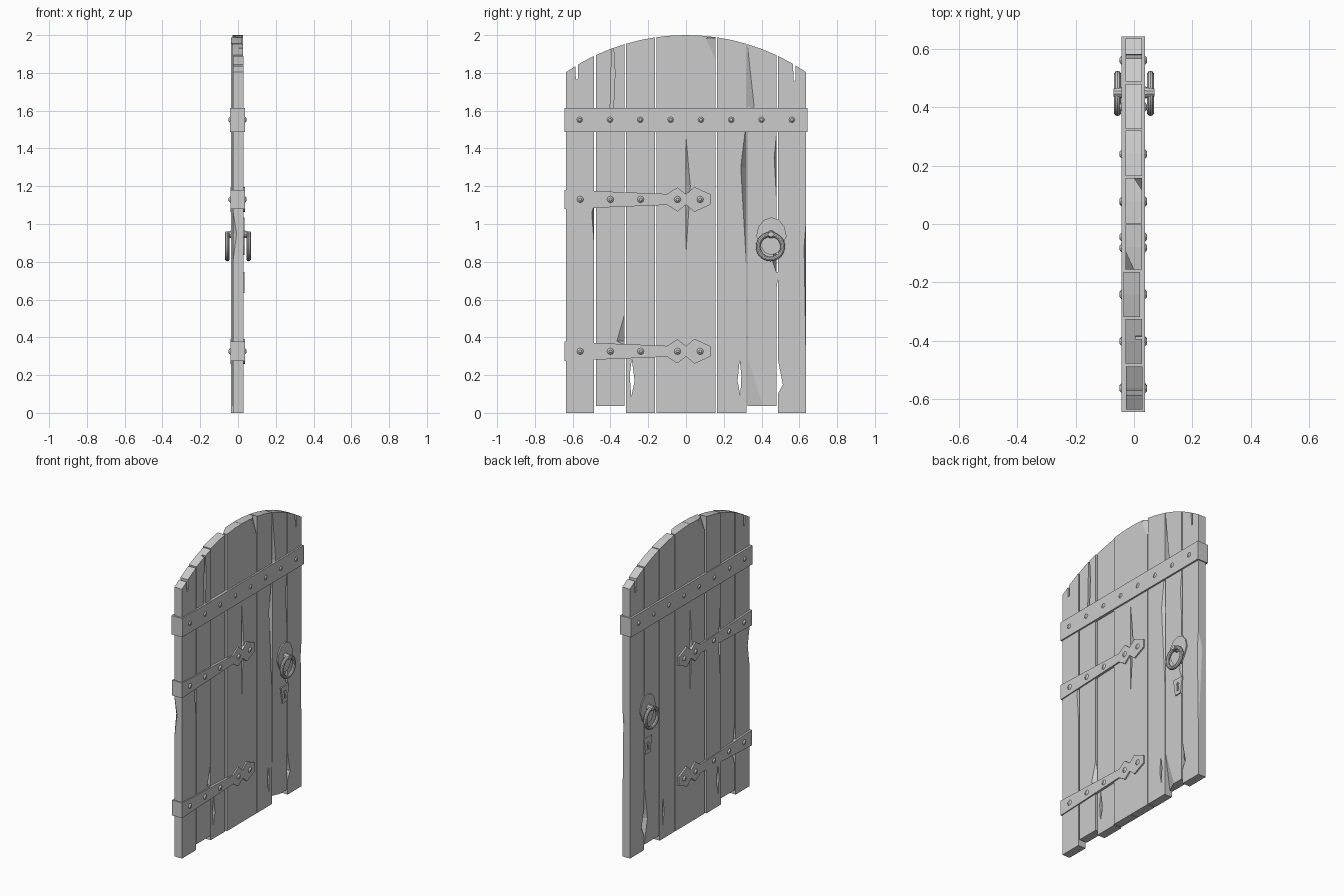
import bpy, bmesh, math
from mathutils import Matrix, Vector

if "Cube" in bpy.data.objects:
    bpy.data.objects.remove(bpy.data.objects["Cube"])


def finish(bm, name):
    bmesh.ops.recalc_face_normals(bm, faces=bm.faces)
    me = bpy.data.meshes.new(name)
    bm.to_mesh(me)
    bm.free()
    ob = bpy.data.objects.new(name, me)
    bpy.context.collection.objects.link(ob)
    return ob


def prism(name, pts, x0, x1):
    """Extrude a (y, z) outline from x0 to x1."""
    bm = bmesh.new()
    f = bm.faces.new([bm.verts.new((x0, y, z)) for y, z in pts])
    r = bmesh.ops.extrude_face_region(bm, geom=[f])
    vs = [v for v in r["geom"] if isinstance(v, bmesh.types.BMVert)]
    bmesh.ops.translate(bm, verts=vs, vec=(x1 - x0, 0, 0))
    return finish(bm, name)


def cut(ob, cutter):
    m = ob.modifiers.new("cut", 'BOOLEAN')
    m.operation, m.solver, m.object = 'DIFFERENCE', 'EXACT', cutter
    dg = bpy.context.evaluated_depsgraph_get()
    me = bpy.data.meshes.new_from_object(ob.evaluated_get(dg))
    ob.modifiers.clear()
    ob.data = me
    bpy.data.objects.remove(cutter)


def edge_chip(ob, face, x, side, y, z0, zm, z1, w, d):
    """Knock a splinter off a long plank edge: w into the face, d into the side."""
    pts = [(x, y, z0), (x, y, z1), (x, y - side * w, zm),
           (x - face * d, y, zm), (x + face * .02, y + side * .02, zm)]
    bm = bmesh.new()
    for p in pts:
        bm.verts.new(p)
    bmesh.ops.convex_hull(bm, input=bm.verts)
    cut(ob, finish(bm, "chip_cutter"))


def arch(y):
    return 2 - 1.13 + math.sqrt(1.13 ** 2 - y * y)


# Planks: y range, bottom, x shift
rows = [(-.635, -.487, 0, .002), (-.477, -.326, .036, 0), (-.318, -.164, 0, -.007),
        (-.155, -.001, 0, 0), (.001, .157, 0, 0), (.165, .32, 0, 0),
        (.326, .479, .036, 0), (.487, .635, 0, 0)]
planks = []
for i, (a, b, base, dx) in enumerate(rows):
    mid = (a + b) / 2
    pts = [(a, base), (b, base), (b, arch(b)), (mid, arch(mid)), (a, arch(a))]
    planks.append(prism(f"plank_{i + 1}", pts, -.029 + dx, .027 + dx))

# Chipped edges: plank, face, side, low, middle, high, width, depth
chips = [(0, 1, 1, .9, 1.06, 1.1, .012, .04), (1, 1, 1, .36, .38, .52, .04, .03),
         (4, 1, -1, .86, 1.2, 1.45, .022, .05), (4, 1, 1, 1.87, 1.98, 2.05, .05, .03),
         (5, 1, 1, .78, 1.3, 1.55, .03, .045), (6, 1, -1, 1.56, 1.62, 1.94, .035, .045),
         (6, 1, 1, 1.13, 1.35, 1.48, .012, .04), (6, 1, -1, -.1, .04, .29, .08, .035),
         (7, 1, 1, .3, .88, 1.0, .01, .03), (6, 1, 1, .74, .8, .96, .02, .05),
         (3, -1, -1, 1.9, 1.98, 2.1, .07, .03), (2, -1, -1, .8, 1.1, 1.4, .025, .04),
         (6, -1, 1, .06, .2, .4, .03, .04), (1, -1, -1, .2, .3, .5, .03, .03),
         (3, -1, 1, .85, 1.2, 1.45, .02, .04), (0, -1, -1, .8, .95, 1.07, .02, .02)]
for i, face, side, z0, zm, z1, w, d in chips:
    a, b, _, dx = rows[i]
    edge_chip(planks[i], face, (.027 if face > 0 else -.029) + dx, side,
              b if side > 0 else a, z0, zm, z1, w, d)

# Splits and holes right through the planks
splits = [(0, [(-.583, 1.765), (-.571, 1.77), (-.572, 1.9), (-.588, 1.9)]),
          (7, [(.57, 1.757), (.579, 1.76), (.582, 1.9), (.564, 1.9)]),
          (2, [(-.29, .085), (-.272, .17), (-.287, .285), (-.298, .2)]),
          (5, [(.288, .09), (.293, .2), (.284, .28), (.273, .17)]),
          (7, [(.48, .09), (.513, .15), (.487, .28), (.48, .28)])]
for i, pts in splits:
    cut(planks[i], prism("split_cutter", pts, -.1, .1))
# Shallow crack on the second plank
cut(planks[1], prism("crack_cutter", [(-.402, 1.6), (-.385, 1.6), (-.376, 1.8),
                                      (-.386, 1.97), (-.392, 1.97)], .005, .1))

# Iron band and hinge straps wrap both faces
prism("iron_band", [(-.644, 1.488), (.642, 1.488), (.642, 1.614), (-.644, 1.614)], -.042, .038)
half = [(-.643, .051), (-.1, .029), (-.045, .064), (0, .028), (.045, .066), (.13, .027)]
for n, zc in (("upper", 1.13), ("lower", .326)):
    pts = [(y, zc + h) for y, h in half] + [(y, zc - h) for y, h in reversed(half)]
    prism(n + "_hinge_strap", pts, -.04, .036)


def turn_x(s):
    return Matrix.Rotation(s * math.pi / 2, 4, 'Y')


# Rivets
spots = [(-.563 + i * .1605, 1.552) for i in range(8)]
spots += [(y, z) for z in (1.13, .326) for y in (-.56, -.4, -.24, -.045, .075)]
bm = bmesh.new()
for y, z in spots:
    for s in (-1, 1):
        mat = Matrix.Translation((-.002 + s * .0425, y, z)) @ turn_x(s)
        bmesh.ops.create_cone(bm, cap_ends=True, segments=8, radius1=.018, radius2=.008,
                              depth=.009, matrix=mat)
finish(bm, "rivets")

# Handles on both faces
for s, n in ((1, "right"), (-1, "left")):
    plate = [(.452 + .08 * math.sin(t) * (1 if math.cos(t) > -.3 else .85),
              .935 + .1 * math.cos(t)) for t in (k * math.tau / 12 for k in range(12))]
    prism(n + "_handle_plate", plate, s * .02, s * .035)
    bm = bmesh.new()
    bmesh.ops.create_cone(bm, cap_ends=True, segments=10, radius1=.022, radius2=.014,
                          depth=.04, matrix=Matrix.Translation((s * .05, .45, .945)) @ turn_x(s))
    finish(bm, n + "_ring_stud")
    bpy.ops.mesh.primitive_torus_add(major_radius=.065, minor_radius=.0125, major_segments=24,
                                     minor_segments=10, location=(s * .0565, .447, .88),
                                     rotation=(0, math.pi / 2, 0))
    bpy.context.object.name = n + "_ring"
    bpy.ops.object.shade_smooth_by_angle()
    # Keyhole plate
    lock = prism(n + "_lock_plate", [(.425, .635), (.475, .635), (.485, .7), (.493, .745),
                                     (.407, .745), (.415, .7)], s * .02, s * .034)
    cut(lock, prism("keyhole_cutter", [(.44, .66), (.46, .66), (.455, .69), (.462, .705),
                                       (.45, .718), (.438, .705), (.445, .69)],
                    s * .0, s * .06))
